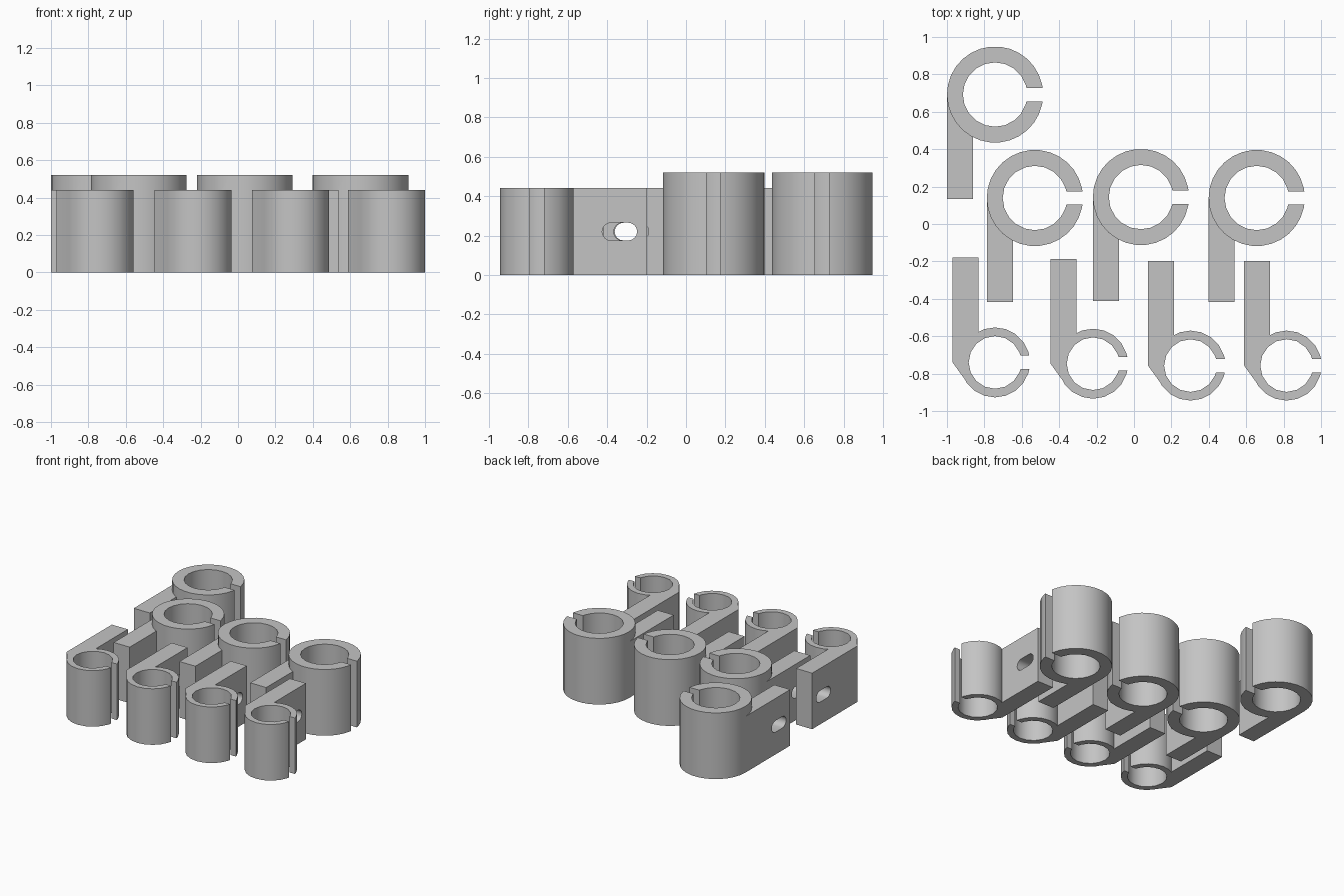
import bpy, bmesh
from math import asin, cos, sin, pi, radians
from mathutils import Matrix

if "Cube" in bpy.data.objects:
    bpy.data.objects.remove(bpy.data.objects["Cube"], do_unlink=True)

grey = bpy.data.materials.new("plain grey")
grey.use_nodes = True
grey.diffuse_color = (0.55, 0.55, 0.55, 1)
grey.node_tree.nodes["Principled BSDF"].inputs["Base Color"].default_value = (0.55, 0.55, 0.55, 1)

GAP = 0.036        # half width of the ring opening
ARM_HEIGHT = 0.44


def prism(name, points, height, matrix=Matrix()):
    """Extrude a flat outline upward, then place it with a matrix."""
    bm = bmesh.new()
    face = bm.faces.new([bm.verts.new((x, y, 0)) for x, y in points])
    top = bmesh.ops.extrude_face_region(bm, geom=[face])["geom"]
    bmesh.ops.translate(bm, vec=(0, 0, height),
                        verts=[v for v in top if isinstance(v, bmesh.types.BMVert)])
    bmesh.ops.transform(bm, matrix=matrix, verts=bm.verts)
    bmesh.ops.recalc_face_normals(bm, faces=bm.faces)
    mesh = bpy.data.meshes.new(name)
    bm.to_mesh(mesh)
    bm.free()
    mesh.materials.append(grey)
    obj = bpy.data.objects.new(name, mesh)
    bpy.context.collection.objects.link(obj)
    return obj


def open_arc(radius, sides):
    """Polygonal circle with an opening toward +x."""
    start = asin(GAP / radius)
    steps = [2 * pi * i / sides for i in range(sides)]
    angles = [start] + [a for a in steps if start + 0.02 < a < 2 * pi - start - 0.02]
    angles.append(2 * pi - start)
    return [(radius * cos(a), radius * sin(a)) for a in angles]


def make_clip(name, outer, inner, sides, height, arm, hole_y):
    """Split ring joined to a mounting arm with a slotted screw hole."""
    outline = open_arc(outer, sides[0]) + open_arc(inner, sides[1])[::-1]
    clip = prism(name, outline, height)
    arm_obj = prism("arm", arm, ARM_HEIGHT)

    # Slotted hole running through the arm along x
    r, half = 0.045, 0.044
    slot = []
    for side in (1, -1):
        for i in range(9):
            a = side * pi / 2 - pi / 2 + (i / 8 - 0.5) * pi
            slot.append((side * half + r * cos(a), r * sin(a)))
    axes = Matrix(((0, 0, 1, -0.4), (1, 0, 0, hole_y), (0, 1, 0, ARM_HEIGHT / 2), (0, 0, 0, 1)))
    cutter = prism("hole_cutter", slot, 0.4, axes)

    for helper, operation in ((arm_obj, 'UNION'), (cutter, 'DIFFERENCE')):
        helper.hide_render = True
        mod = clip.modifiers.new(operation.title(), 'BOOLEAN')
        mod.object, mod.operation, mod.solver = helper, operation, 'EXACT'
    graph = bpy.context.evaluated_depsgraph_get()
    result = bpy.data.meshes.new_from_object(clip.evaluated_get(graph))
    clip.modifiers.clear()
    clip.data = result
    for helper in (arm_obj, cutter):
        bpy.data.objects.remove(helper, do_unlink=True)

    bpy.ops.object.select_all(action='DESELECT')
    clip.select_set(True)
    bpy.context.view_layer.objects.active = clip
    bpy.ops.object.shade_smooth_by_angle(angle=radians(28))
    return clip


def place(clip, name, spots):
    """Lay out copies of one clip."""
    for i, (x, y) in enumerate(spots):
        obj = clip if i == 0 else clip.copy()
        if i:
            bpy.context.collection.objects.link(obj)
        obj.name = f"{name}_{i + 1}"
        obj.location = (x, y, 0)


# Large clips: tall ring, arm tangent to the ring toward the front
large_arm = [(-0.257, 0), (-0.257, -0.557), (-0.118, -0.557),
             (-0.118, -0.18), (-0.17, -0.13), (-0.215, 0)]
large = make_clip("large_clip", 0.257, 0.172, (30, 20), 0.52, large_arm, -0.417)
place(large, "large_clip", [(-0.743, 0.692), (-0.53, 0.139), (0.037, 0.144), (0.656, 0.139)])

# Small clips: arm toward the back with a sloped shoulder onto the ring
small_arm = [(-0.227, 0), (-0.227, 0.56), (-0.088, 0.56), (-0.088, 0.142),
             (-0.13, 0.105), (-0.166, 0), (-0.138, -0.09), (-0.155, -0.1)]
small = make_clip("small_clip", 0.187, 0.141, (20, 16), ARM_HEIGHT, small_arm, 0.42)
place(small, "small_clip", [(-0.743, -0.74), (-0.219, -0.747), (0.302, -0.757), (0.816, -0.757)])
